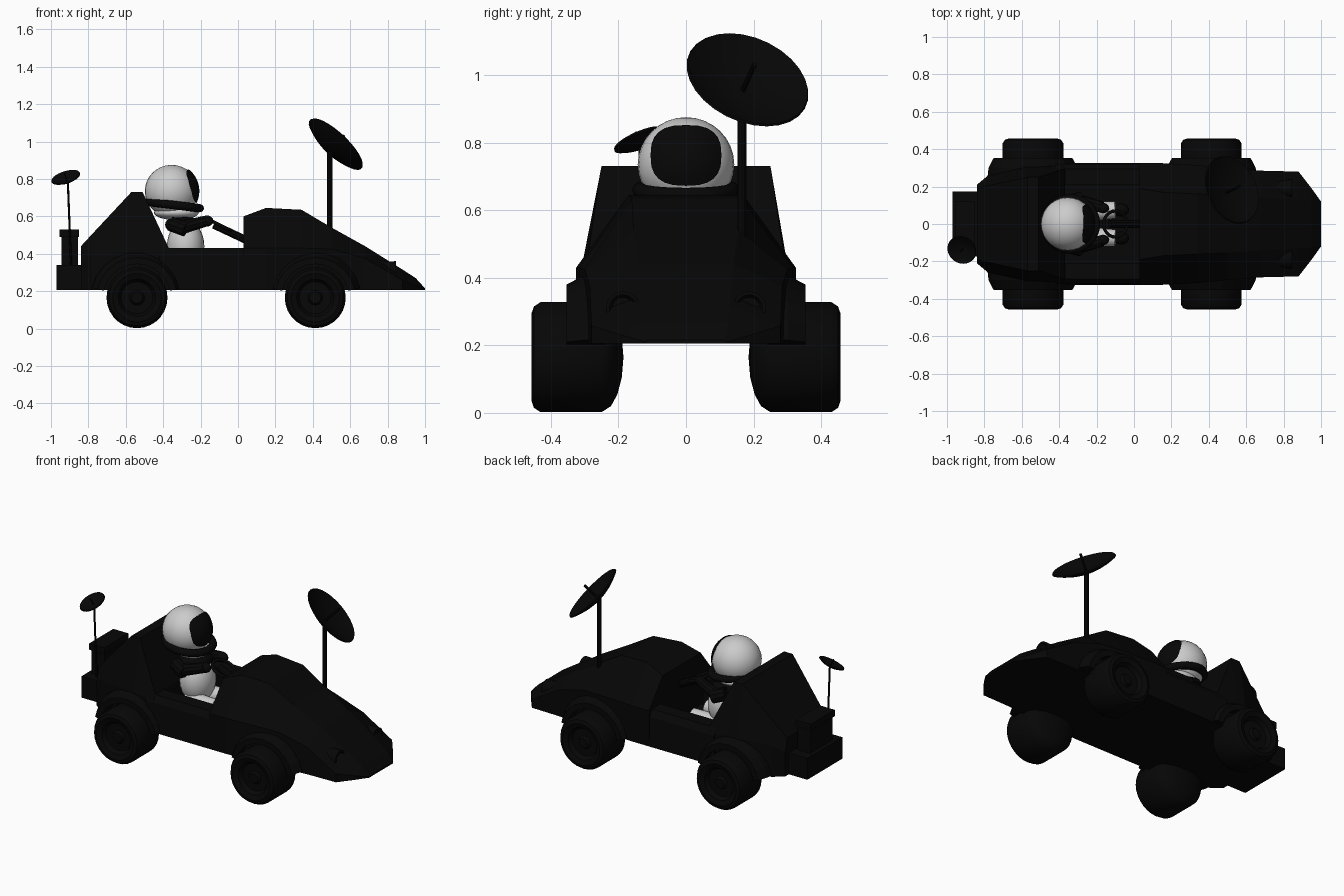
import bpy, bmesh, math
from mathutils import Vector, Matrix

if "Cube" in bpy.data.objects:
    bpy.data.objects.remove(bpy.data.objects["Cube"])

dark = bpy.data.materials.new("dark_paint")
dark.diffuse_color = (0.002, 0.002, 0.002, 1)
dark.use_nodes = True
dark.node_tree.nodes["Principled BSDF"].inputs["Base Color"].default_value = dark.diffuse_color


def finish(name, bm, mat=dark, smooth=None):
    bmesh.ops.remove_doubles(bm, verts=bm.verts, dist=0.0002)
    bmesh.ops.recalc_face_normals(bm, faces=bm.faces)
    me = bpy.data.meshes.new(name)
    bm.to_mesh(me)
    bm.free()
    ob = bpy.data.objects.new(name, me)
    bpy.context.collection.objects.link(ob)
    if mat:
        me.materials.append(mat)
    if smooth:
        bpy.ops.object.select_all(action='DESELECT')
        ob.select_set(True)
        bpy.context.view_layer.objects.active = ob
        bpy.ops.object.shade_smooth_by_angle(angle=math.radians(smooth))
    return ob


def loft(name, rings, mat=dark, smooth=None):
    """Skin a list of equal-length point rings and cap both ends."""
    bm = bmesh.new()
    vs = [[bm.verts.new(p) for p in r] for r in rings]
    n = len(rings[0])
    for a, b in zip(vs, vs[1:]):
        for i in range(n):
            bm.faces.new((a[i], a[(i + 1) % n], b[(i + 1) % n], b[i]))
    bm.faces.new(vs[0])
    bm.faces.new(vs[-1])
    return finish(name, bm, mat, smooth)


def hull(name, stations):
    """Stations: x, belt half width, belt z, top half width, top z."""
    rings = []
    for x, w, zb, wt, zt in stations:
        rings.append([(x, -w, .205), (x, w, .205), (x, w, zb),
                      (x, wt, zt), (x, -wt, zt), (x, -w, zb)])
    return loft(name, rings)


def box(name, x0, x1, y0, y1, z0, z1, mat=dark):
    return loft(name, [[(x, y0, z0), (x, y1, z0), (x, y1, z1), (x, y0, z1)] for x in (x0, x1)], mat)


def lathe(name, profile, origin, axis, mat=dark, seg=24, smooth=35):
    """Revolve (radius, height) points about an axis."""
    bm = bmesh.new()
    m = Matrix.Translation(origin) @ Vector(axis).to_track_quat('Z', 'Y').to_matrix().to_4x4()
    rows = []
    for r, h in profile:
        if r == 0:
            rows.append([bm.verts.new(m @ Vector((0, 0, h)))] * seg)
        else:
            rows.append([bm.verts.new(m @ Vector((r * math.cos(2 * math.pi * i / seg),
                                                  r * math.sin(2 * math.pi * i / seg), h)))
                         for i in range(seg)])
    for a, b in zip(rows, rows[1:]):
        for i in range(seg):
            j = (i + 1) % seg
            bm.faces.new(list(dict.fromkeys((a[i], a[j], b[j], b[i]))))
    return finish(name, bm, mat, smooth)


def rod(name, a, b, r0, r1=None, mat=dark, seg=10):
    d = Vector(b) - Vector(a)
    return lathe(name, [(0, 0), (r0, 0), (r1 or r0, d.length), (0, d.length)], a, d, mat, seg)


def ball(name, loc, scale, mat=dark, seg=24):
    bm = bmesh.new()
    bmesh.ops.create_uvsphere(bm, u_segments=seg, v_segments=seg // 2 + 2, radius=1)
    bmesh.ops.transform(bm, verts=bm.verts,
                        matrix=Matrix.Translation(loc) @ Matrix.Diagonal((*scale, 1)))
    return finish(name, bm, mat, 60)


def ring(name, origin, axis, R, r, squash=1):
    pts = [(R + r * math.cos(t * math.pi / 4), squash * r * math.sin(t * math.pi / 4)) for t in range(9)]
    return lathe(name, pts, origin, axis, smooth=60)


def dish(name, centre, n, R, depth):
    n = Vector(n).normalized()
    steps = [i / 5 for i in range(6)]
    back = [(R * t, depth * (t * t - 1)) for t in steps]
    front = [(R * t * .98, depth * (t * t - 1) + .006) for t in reversed(steps)]
    lathe(name, back + front, centre, n, seg=28)
    c = Vector(centre)
    rod(name + "_feed", c - n * depth, c + n * R * .36, R * .04)


# Car body
hull("front_hull", [(.03, .325, .43, .19, .60), (.15, .325, .43, .17, .645),
                    (.34, .315, .43, .16, .635), (.50, .30, .425, .155, .54),
                    (.68, .285, .375, .14, .44), (.88, .28, .258, .13, .315),
                    (.95, .19, .23, .125, .27), (1.0, .12, .21, .115, .215)])
hull("rear_hull", [(-.84, .21, .36, .19, .44), (-.78, .26, .40, .205, .505),
                   (-.57, .305, .41, .25, .73), (-.51, .305, .41, .25, .73),
                   (-.37, .315, .40, .295, .43)])
box("cockpit_floor", -.42, .06, -.31, .31, .205, .26)
for s in (-1, 1):
    side = "right" if s < 0 else "left"
    loft("side_wall_" + side, [[(x, s * .325, .205), (x, s * .32, .39), (x, s * .295, .43),
                                (x, s * .21, .43), (x, s * .21, .205)] for x in (-.42, .06)])
    # Headlamps standing on the nose slope
    lathe("headlamp_" + side, [(0, 0), (.048, 0), (.05, .145), (.04, .145), (.032, .13), (0, .13)],
          (.70, s * .187, .31), (1, 0, 0), seg=16)
    for end, x in (("rear", -.54), ("front", .413)):
        # Wheels with a dished hub and domed inner face
        lathe(f"wheel_{end}_{side}",
              [(0, .435), (.03, .435), (.04, .42), (.085, .42), (.10, .445), (.13, .457), (.15, .45),
               (.163, .43), (.163, .25), (.145, .222), (.11, .203), (.06, .19), (0, .185)],
              (x, 0, .165), (0, s, 0), seg=28)
        # Tapered arched fenders
        rings = []
        for i in range(11):
            a = math.radians(12 + 156 * i / 10)
            rings.append([(x + r * math.cos(a), s * y, .165 + r * math.sin(a))
                          for r, y in ((.18, .24), (.25, .24), (.243, .30), (.215, .353), (.18, .353))])
        loft(f"fender_{end}_{side}", rings)

# Rear bumper and equipment box
box("rear_bumper", -.97, -.83, -.175, .175, .205, .34)
box("equipment_box", -.945, -.855, -.11, .11, .33, .50)
box("equipment_lid", -.955, -.85, -.12, .12, .49, .53)

# Antennas
rod("main_mast", (.49, .165, .48), (.49, .165, .95), .014)
dish("main_dish", (.522, .182, .985), (.65, .31, .69), .19, .048)
rod("small_mast", (-.892, -.135, .33), (-.91, -.135, .79), .006)
dish("small_dish", (-.92, -.138, .806), (-.27, -.38, .87), .08, .022)

# Steering
ring("steering_wheel", (-.10, 0, .555), (.45, 0, .89), .07, .009)
rod("steering_column", (-.13, 0, .555), (.04, 0, .475), .022)

# Driver
ball("helmet", (-.355, 0, .735), (.143, .143, .14), None, seg=28)
rings = []
for t in (1, .8, .6, .4, .2, .05):
    pts = []
    for k in range(24):
        c, d = math.cos(k * math.pi / 12), math.sin(k * math.pi / 12)
        y = .105 * t * math.copysign(abs(c) ** .75, c)
        z = .762 + .09 * t * math.copysign(abs(d) ** .75, d)
        pts.append((-.355 + math.sqrt(max(.022 - y * y - (z - .735) ** 2, .0016)), y, z))
    rings.append(pts)
loft("visor", rings, smooth=50)
ring("helmet_collar", (-.34, 0, .66), (.12, 0, .99), .135, .025, .9)
ball("neck", (-.33, 0, .62), (.12, .10, .04), None)
ball("torso", (-.28, 0, .44), (.10, .115, .14), None)
ball("chest_harness", (-.30, 0, .555), (.09, .125, .05))
for s in (-1, 1):
    side = "right" if s < 0 else "left"
    rod("upper_arm_" + side, (-.36, s * .11, .56), (-.28, s * .135, .53), .04)
    rod("forearm_" + side, (-.32, s * .13, .535), (-.17, s * .09, .575), .038, .03)
    ball("glove_" + side, (-.165, s * .085, .575), (.033, .028, .03), seg=12)
    rod("leg_" + side, (-.30, s * .065, .33), (-.10, s * .075, .34), .055, .045, None, 14)
    ball("boot_" + side, (-.07, s * .075, .30), (.045, .036, .045), seg=12)
